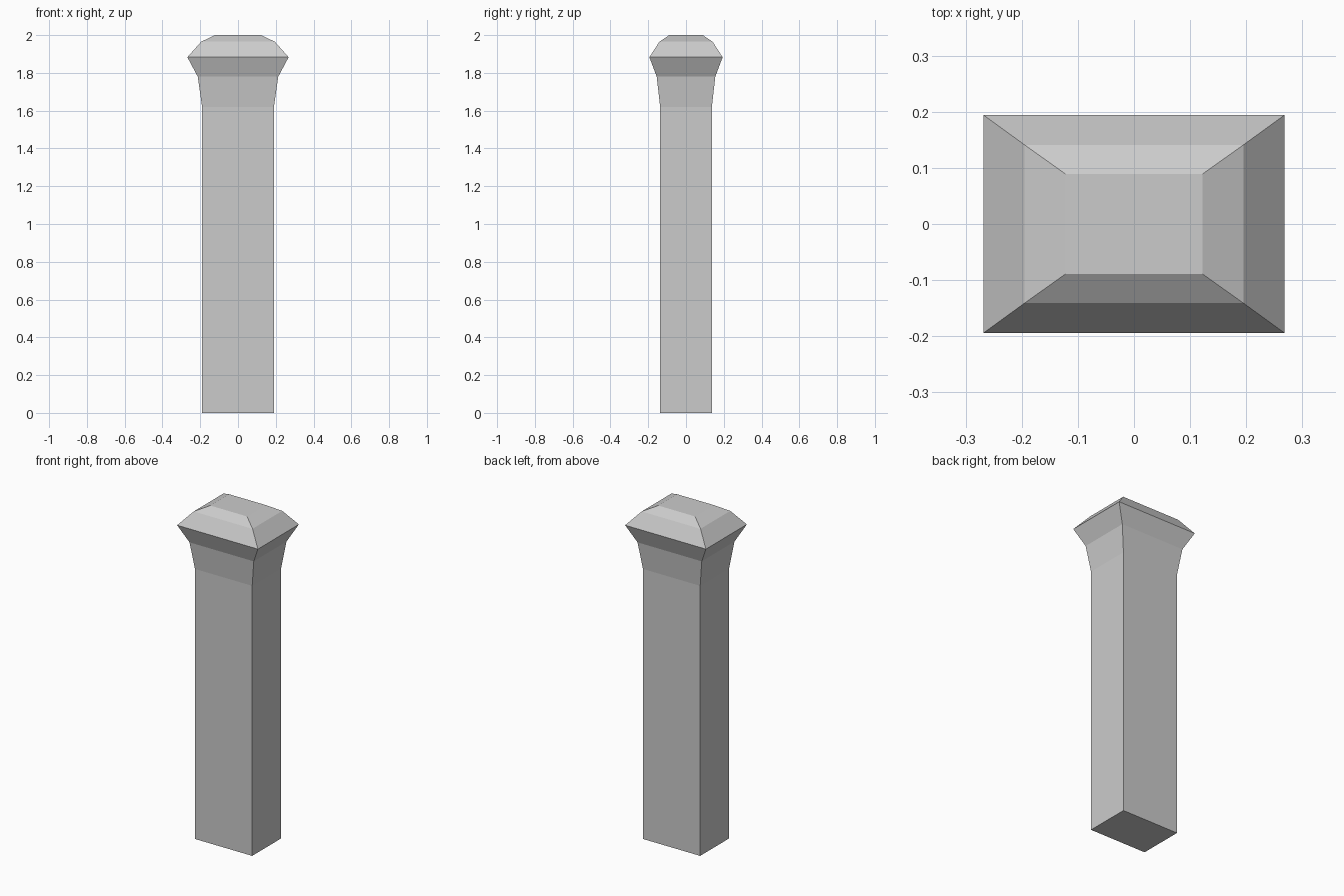
import bpy, bmesh

if "Cube" in bpy.data.objects:
    bpy.data.objects.remove(bpy.data.objects["Cube"])

# Profile of the post: (half width x, half depth y, height z)
PROFILE = [
    (0.19, 0.137, 0.0),     # foot
    (0.19, 0.137, 1.62),    # top of the straight shaft
    (0.213, 0.155, 1.78),   # gentle flare
    (0.268, 0.194, 1.883),  # widest rim of the cap
    (0.195, 0.141, 1.965),  # lower slope of the cap
    (0.122, 0.089, 2.0),    # flat top
]


def rectangular_loft(name, profile):
    """Stack rectangles and bridge them into one closed flat-shaded solid."""
    bm = bmesh.new()
    rings = [[bm.verts.new((sx * hx, sy * hy, z))
              for sx, sy in ((-1, -1), (1, -1), (1, 1), (-1, 1))]
             for hx, hy, z in profile]
    for low, high in zip(rings, rings[1:]):
        for i in range(4):
            j = (i + 1) % 4
            bm.faces.new((low[i], low[j], high[j], high[i]))
    bm.faces.new(rings[0][::-1])
    bm.faces.new(rings[-1])
    mesh = bpy.data.meshes.new(name)
    bm.to_mesh(mesh)
    bm.free()
    obj = bpy.data.objects.new(name, mesh)
    bpy.context.collection.objects.link(obj)
    return obj


# Post with flared cap
rectangular_loft("post", PROFILE)
